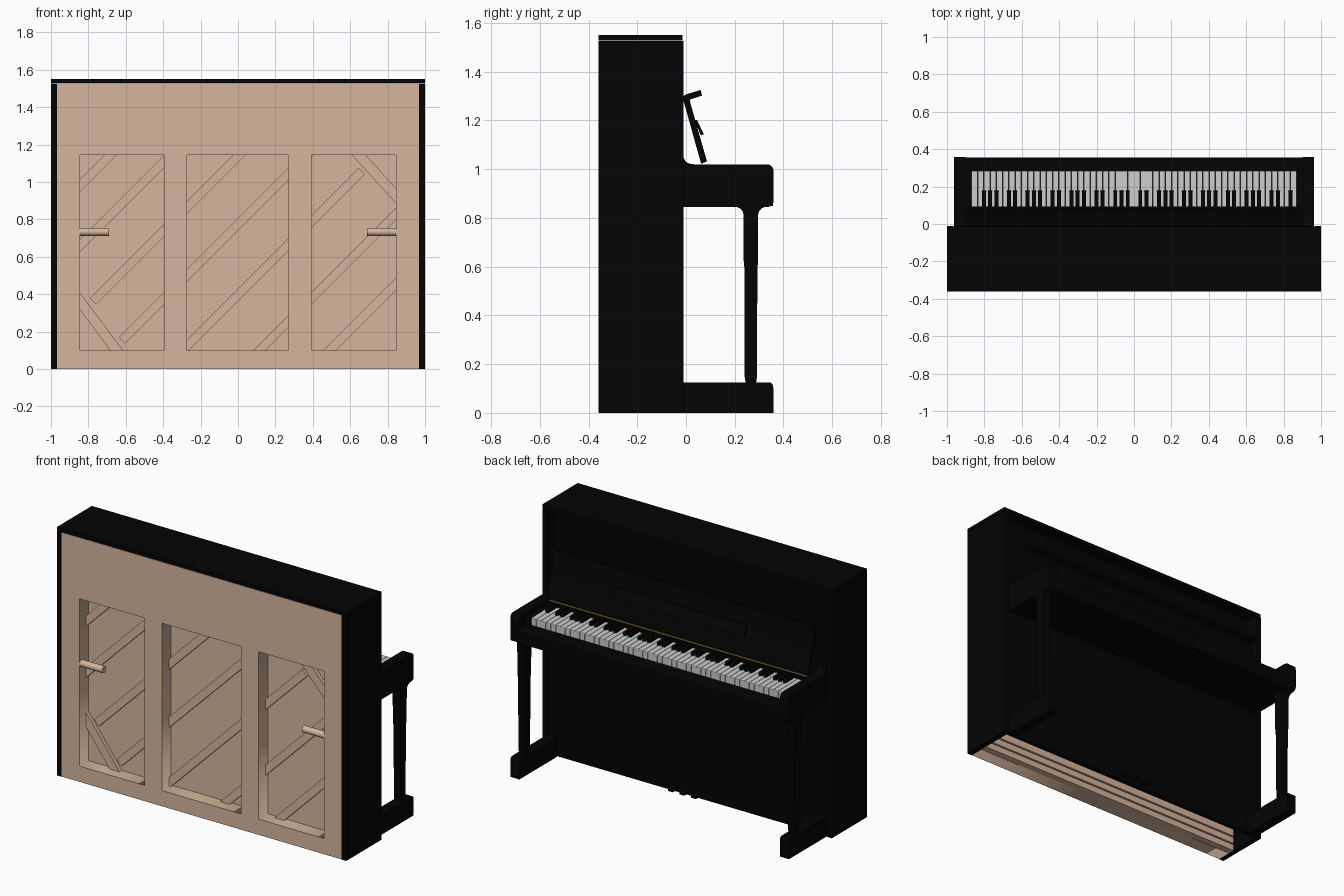
import bpy, bmesh, math
from mathutils import Vector

if "Cube" in bpy.data.objects:
    bpy.data.objects.remove(bpy.data.objects["Cube"])


def material(name, rgb):
    m = bpy.data.materials.new(name)
    m.diffuse_color = (*rgb, 1)
    m.use_nodes = True
    m.node_tree.nodes["Principled BSDF"].inputs["Base Color"].default_value = m.diffuse_color
    return m


BLACK = material("black_lacquer", (0.001, 0.001, 0.001))
WOOD = material("pale_wood", (0.67, 0.47, 0.34))
GOLD = material("brass", (0.65, 0.36, 0.06))
WHITE = material("key_white", (0.8, 0.8, 0.8))


def rounded(points, steps=5):
    """Profile points (a, b[, radius]) with the given corners rounded."""
    out, n = [], len(points)
    for i, p in enumerate(points):
        c = Vector(p[:2])
        if len(p) < 3:
            out.append(c)
            continue
        a = c + (Vector(points[i - 1][:2]) - c).normalized() * p[2]
        b = c + (Vector(points[(i + 1) % n][:2]) - c).normalized() * p[2]
        for k in range(steps + 1):
            t = k / steps
            out.append(a * (1 - t) ** 2 + c * 2 * t * (1 - t) + b * t * t)
    return out


def finish(name, bm, mat, mirror=False):
    bmesh.ops.recalc_face_normals(bm, faces=bm.faces)
    me = bpy.data.meshes.new(name)
    bm.to_mesh(me)
    bm.free()
    ob = bpy.data.objects.new(name, me)
    bpy.context.collection.objects.link(ob)
    me.materials.append(mat)
    if mirror:
        ob.modifiers.new("mirror", "MIRROR")
    return ob


def loft(bm, rings):
    rows = [[bm.verts.new(p) for p in r] for r in rings]
    n = len(rows[0])
    for r, s in zip(rows, rows[1:]):
        for i in range(n):
            bm.faces.new((r[i], r[(i + 1) % n], s[(i + 1) % n], s[i]))
    bm.faces.new(rows[0])
    bm.faces.new(rows[-1])


def prism(name, profile, spans, mat, mirror=False):
    """Extrude a (y, z) profile along x over each span."""
    bm = bmesh.new()
    pts = rounded(profile)
    for s in spans:
        loft(bm, [[(x, p[0], p[1]) for p in pts] for x in s])
    return finish(name, bm, mat, mirror)


def box(name, x, y, z, mat, mirror=False):
    rect = [(y[0], z[0]), (y[1], z[0]), (y[1], z[1]), (y[0], z[1])]
    return prism(name, rect, [x], mat, mirror)


def bars(name, segments, width, y0, y1, mat):
    """Flat battens between (x, z) points, lying in the xz plane."""
    bm = bmesh.new()
    for p, q in segments:
        p, q = Vector(p), Vector(q)
        n = (q - p).orthogonal().normalized() * width / 2
        quad = (p + n, q + n, q - n, p - n)
        loft(bm, [[(v.x, y, v.y) for v in quad] for y in (y0, y1)])
    return finish(name, bm, mat)


# Case: side panels, lid, front panels
box("side_panel", (0.967, 1.0), (-0.36, -0.01), (0, 1.525), BLACK, True)
box("lid", (-1, 1), (-0.36, -0.014), (1.528, 1.55), BLACK)
box("lower_front_panel", (-0.967, 0.967), (-0.04, -0.013), (0.004, 0.9), BLACK)
box("upper_front_panel", (-0.967, 0.967), (-0.11, -0.09), (0.9, 1.525), BLACK)
box("panel_ledge", (-0.967, 0.967), (-0.1, -0.013), (0.9, 1.03), BLACK)

# Wooden back frame with three windows, filled as a curve with holes
cu = bpy.data.curves.new("back_frame", "CURVE")
cu.dimensions, cu.fill_mode, cu.extrude = "2D", "BOTH", 0.045
for x0, x1, z0, z1 in ((-0.967, 0.967, 0, 1.525), (-0.846, -0.395, 0.098, 1.143),
                       (-0.274, 0.27, 0.098, 1.143), (0.394, 0.846, 0.098, 1.143)):
    sp = cu.splines.new("POLY")
    sp.points.add(3)
    for pt, (x, z) in zip(sp.points, ((x0, z0), (x1, z0), (x1, z1), (x0, z1))):
        pt.co = (x, z, 0, 1)
    sp.use_cyclic_u = True
tmp = bpy.data.objects.new("tmp", cu)
bpy.context.collection.objects.link(tmp)
bpy.context.view_layer.update()
bm = bmesh.new()
bm.from_mesh(tmp.to_mesh())
tmp.to_mesh_clear()
bpy.data.objects.remove(tmp)
bmesh.ops.remove_doubles(bm, verts=bm.verts, dist=1e-5)
for v in bm.verts:
    v.co = (v.co.x, -0.313 - v.co.z, v.co.y)
finish("back_frame", bm, WOOD)

# Soundboard, grooved on the inside near the open bottom
prism("soundboard", [(-0.268, 0), (-0.225, 0), (-0.225, 0.04), (-0.24, 0.04), (-0.24, 0.05),
                     (-0.225, 0.05), (-0.225, 0.09), (-0.24, 0.09), (-0.24, 0.10),
                     (-0.225, 0.10), (-0.225, 1.52), (-0.268, 1.52)],
      [(-0.966, 0.966)], WOOD)

# Diagonal ribs and corner cut-off bars
ribs = []
for c in (-0.39, -0.015, 0.395, 0.772, 1.135, 1.505, 1.825):
    x0 = max(-0.93, 0.06 - c, (-0.67 - c) / 2.33)
    x1 = min(0.93, 1.19 - c, (1.785 - c) / 2.1)
    if c < 0.1:
        x1 = 0.93
    ribs.append(((x0, x0 + c), (x1, x1 + c)))
bars("soundboard_ribs", ribs, 0.047, -0.29, -0.267, WOOD)
bars("cutoff_bars", [((-0.95, 0.503), (-0.62, 0.06)), ((0.6, 1.194), (0.95, 0.81))],
     0.055, -0.292, -0.267, WOOD)

# Carrying handles
bm = bmesh.new()
loft(bm, [[(x, -0.335 + 0.021 * math.cos(a), 0.733 + 0.021 * math.sin(a))
           for a in [i * math.tau / 24 for i in range(24)]] for x in (0.69, 0.847)])
handle = finish("carrying_handle", bm, WOOD, True)

# Arms, legs and feet
arm = prism("arm", [(-0.015, 0.845), (0.359, 0.845, 0.025), (0.359, 1.02, 0.03),
                    (-0.012, 1.02, 0.045), (-0.012, 1.07), (-0.015, 1.07)],
            [(0.90, 0.962)], BLACK, True)
foot = prism("foot", [(-0.015, 0), (0.358, 0), (0.358, 0.125, 0.02), (-0.015, 0.125)],
             [(0.90, 0.962)], BLACK, True)
bm = bmesh.new()
sections = [(0.12, 0.021, 0.02), (0.145, 0.025, 0.022), (0.60, 0.027, 0.025),
            (0.61, 0.029, 0.027), (0.815, 0.030, 0.028), (0.828, 0.034, 0.029),
            (0.838, 0.043, 0.03), (0.848, 0.062, 0.031)]
loft(bm, [[(0.931 + i * hx, 0.266 + j * hy, z)
           for i, j in ((-1, -1), (1, -1), (1, 1), (-1, 1))] for z, hy, hx in sections])
leg = finish("leg", bm, BLACK, True)

# Key bed and surrounds
prism("key_bed", [(-0.015, 0.848), (0.356, 0.848), (0.356, 0.943, 0.015), (-0.015, 0.943)],
      [(-0.90, 0.90)], BLACK)
prism("key_block", [(0.06, 0.94), (0.30, 0.94), (0.30, 0.99, 0.02), (0.06, 0.99)],
      [(0.873, 0.90)], BLACK, True)
box("key_back_rail", (-0.90, 0.90), (-0.015, 0.094), (0.94, 1.013), BLACK)

# 52 white keys and 36 black keys, bass end at +x
w = 1.74 / 52
lefts = [0.87 - w * i for i in range(52)]
prism("white_keys", [(0.085, 0.943), (0.283, 0.943), (0.283, 0.988, 0.006), (0.085, 0.992)],
      [(x - w + 0.0012, x - 0.0012) for x in lefts], WHITE)
sharps = [x - w for i, x in enumerate(lefts[:-1]) if i % 7 not in (1, 4)]
prism("black_keys", [(0.085, 0.985), (0.18, 0.985), (0.172, 1.01, 0.006), (0.085, 1.012)],
      [(x - 0.0105, x + 0.0105) for x in sharps], BLACK)

# Open fallboard with curled lip, brass hinge strip and music ledge
fall = prism("fallboard", [(0.062, 1.022), (0.086, 1.032), (0.014, 1.285, 0.006), (0.066, 1.302),
                           (0.060, 1.325), (-0.016, 1.302, 0.02)], [(-0.90, 0.90)], BLACK)
box("hinge_strip", (-0.89, 0.89), (0.074, 0.082), (1.012, 1.018), GOLD)
prism("music_ledge", [(0.032, 1.203), (0.046, 1.201), (0.073, 1.143), (0.061, 1.138),
                      (0.047, 1.172), (0.040, 1.172)], [(-0.45, 0.45)], BLACK)

# Pedals
pedal = [(-0.02, 0.03), (0.04, 0.022), (0.04, 0.036, 0.008), (-0.02, 0.044)]
prism("pedals", pedal, [(x - 0.018, x + 0.018) for x in (-0.08, 0, 0.08)], BLACK)

# Smooth the rounded parts
for ob in (handle, arm, foot, fall, leg):
    bpy.ops.object.select_all(action="DESELECT")
    ob.select_set(True)
    bpy.context.view_layer.objects.active = ob
    bpy.ops.object.shade_smooth_by_angle(angle=math.radians(30))
